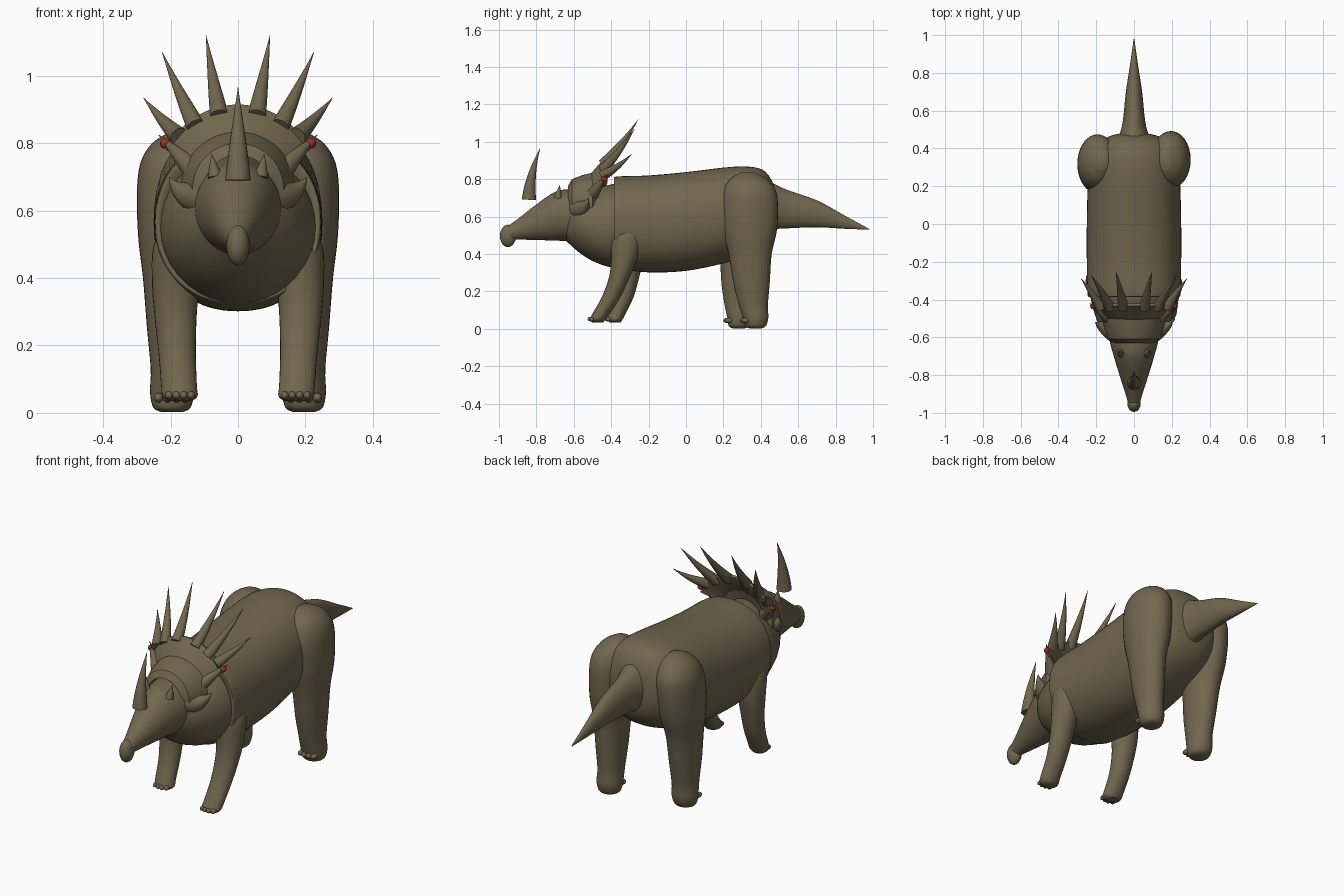
import bpy, bmesh, math
from mathutils import Vector

if "Cube" in bpy.data.objects:
    bpy.data.objects.remove(bpy.data.objects["Cube"])


def material(name, rgb):
    m = bpy.data.materials.new(name)
    m.use_nodes = True
    m.diffuse_color = (*rgb, 1)
    bsdf = m.node_tree.nodes["Principled BSDF"]
    bsdf.inputs["Base Color"].default_value = (*rgb, 1)
    bsdf.inputs["Roughness"].default_value = 0.8
    return m


HIDE = material("olive_brown_hide", (0.165, 0.135, 0.077))
RED = material("dark_red", (0.3, 0.03, 0.02))


def finish(name, bm, mat=HIDE, angle=50):
    bmesh.ops.recalc_face_normals(bm, faces=bm.faces)
    me = bpy.data.meshes.new(name)
    bm.to_mesh(me)
    bm.free()
    me.materials.append(mat)
    me.shade_smooth()
    me.set_sharp_from_angle(angle=math.radians(angle))
    ob = bpy.data.objects.new(name, me)
    bpy.context.collection.objects.link(ob)
    return ob


def skin(bm, rings):
    """Bridge rings of points and cap both ends."""
    loops = [[bm.verts.new(p) for p in r] for r in rings]
    n = len(loops[0])
    for a, b in zip(loops, loops[1:]):
        for i in range(n):
            j = (i + 1) % n
            bm.faces.new((a[i], a[j], b[j], b[i]))
    bm.faces.new(loops[0])
    bm.faces.new(loops[-1])


def smooth_path(keys, steps):
    """Catmull-Rom interpolation through key tuples."""
    ext = [keys[0]] + list(keys) + [keys[-1]]
    out = []
    for k in range(len(keys) - 1):
        p0, p1, p2, p3 = ext[k:k + 4]
        for s in range(steps):
            t = s / steps
            out.append([b + t * (c - a) / 2
                        + t * t * (2 * a - 5 * b + 4 * c - d) / 2
                        + t ** 3 * (3 * b - a - 3 * c + d) / 2
                        for a, b, c, d in zip(p0, p1, p2, p3)])
    return out + [keys[-1]]


def loft(name, keys, axis, power=2.0, seg=36, steps=4):
    """Keys are (x, y, z, half width, other half size); rings lie across axis."""
    rings = []
    for x, y, z, ra, rb in smooth_path(keys, steps):
        ring = []
        for i in range(seg):
            a = 2 * math.pi * i / seg
            c, s = math.cos(a), math.sin(a)
            u = max(ra, .002) * math.copysign(abs(c) ** (2 / power), c)
            v = max(rb, .002) * math.copysign(abs(s) ** (2 / power), s)
            ring.append((x + u, y, z + v) if axis == "y" else (x + u, y + v, z))
        rings.append(ring)
    bm = bmesh.new()
    skin(bm, rings)
    return finish(name, bm)


def spike(name, base, tip, r, bend=(0, 0, 0), seg=16, steps=8):
    """Curved cone from base to tip."""
    a, c = Vector(base), Vector(tip)
    b = (a + c) / 2 + Vector(bend)
    rings = []
    for k in range(steps + 1):
        t = k / steps
        p = a * (1 - t) ** 2 + b * 2 * t * (1 - t) + c * t * t
        q = ((b - a) * (1 - t) + (c - b) * t).to_track_quat("Z", "Y")
        rad = max(r * (1 - t ** 1.15), .0008)
        rings.append([p + q @ Vector((rad * math.cos(2 * math.pi * i / seg),
                                      rad * math.sin(2 * math.pi * i / seg), 0))
                      for i in range(seg)])
    bm = bmesh.new()
    skin(bm, rings)
    return finish(name, bm)


def ball(name, center, radii, mat=HIDE):
    bm = bmesh.new()
    bmesh.ops.create_uvsphere(bm, u_segments=20, v_segments=12, radius=1)
    bmesh.ops.scale(bm, vec=radii, verts=bm.verts)
    bmesh.ops.translate(bm, vec=center, verts=bm.verts)
    return finish(name, bm, mat)


def fan(name, start, end, profile, zc, seg=40):
    """Sweep a closed (radius, y) profile around the y direction."""
    rings = []
    for i in range(seg + 1):
        a = math.radians(start + (end - start) * i / seg)
        rings.append([(r * math.cos(a), y, zc + r * math.sin(a)) for r, y in profile])
    bm = bmesh.new()
    skin(bm, rings)
    return finish(name, bm, angle=35)


# Trunk: (y, top, bottom, half width)
trunk = [(-.36, .74, .38, .2), (-.385, .8, .335, .235), (-.36, .815, .32, .247),
         (-.2, .82, .302, .25), (0, .838, .31, .25), (.2, .862, .35, .245),
         (.32, .868, .39, .235), (.41, .85, .44, .2), (.46, .79, .5, .14),
         (.48, .72, .56, .07)]
loft("trunk", [(0, y, (t + b) / 2, w, (t - b) / 2) for y, t, b, w in trunk], "y", 2.2, 48)

# Chest, head and snout
loft("chest", [(0, -.3, .555, .235, .235), (0, -.4, .55, .228, .222),
               (0, -.5, .55, .2, .187), (0, -.58, .565, .16, .15),
               (0, -.65, .58, .1, .1)], "y")
loft("head", [(0, -.42, .63, .13, .14), (0, -.6, .61, .13, .14),
              (0, -.7, .602, .107, .13), (0, -.8, .57, .077, .095),
              (0, -.9, .532, .045, .055), (0, -.96, .51, .028, .035)], "y")
ball("snout_tip", (0, -.952, .497), (.035, .043, .06))

# Tail
loft("tail", [(0, .36, .66, .15, .16), (0, .46, .655, .085, .125),
              (0, .54, .64, .06, .103), (0, .7, .615, .043, .072),
              (0, .85, .57, .02, .035), (0, .98, .532, .002, .002)], "y")

# Neck shield: rounded collar and tilted frill
fan("collar", -22, 202, [(.1, -.63), (.135, -.61), (.158, -.55), (.17, -.5),
                         (.15, -.485), (.1, -.5)], .665)
fan("frill", 25, 155, [(.135, -.52), (.16, -.5), (.235, -.435), (.23, -.42),
                       (.2, -.43), (.135, -.48)], .68)

# Nose horn
spike("nose_horn", (0, -.84, .69), (0, -.78, .965), .038, (0, -.025, 0))

for side, s in (("left", 1), ("right", -1)):
    # Frill spikes
    for i, (bx, bz, tx, ty, tz) in enumerate([(.055, .88, .095, -.255, 1.12),
                                              (.125, .85, .225, -.275, 1.07),
                                              (.175, .82, .28, -.29, .935)]):
        spike(f"{side}_frill_spike_{i + 1}", (s * bx, -.445, bz), (s * tx, ty, tz),
              .028, (0, .012, -.01))
    # Side studs with red tips, brow horns, cheek flares
    spike(f"{side}_side_stud", (s * .13, -.5, .72), (s * .235, -.42, .825), .034)
    ball(f"{side}_red_tip", (s * .216, -.435, .8), (.016, .016, .016), RED)
    spike(f"{side}_brow_horn", (s * .068, -.685, .7), (s * .078, -.675, .768), .022)
    flare = spike(f"{side}_cheek_flare", (s * .1, -.57, .64), (s * .205, -.52, .7),
                  .06, (s * .02, 0, -.03))

    # Front leg; the right one is set further back
    step = 0 if s > 0 else .1
    front = [(.16, -.31, .56, .04, .05), (.175, -.315, .5, .075, .085),
             (.185, -.33, .38, .07, .07), (.185, -.355, .28, .062, .056),
             (.18, -.4, .17, .055, .05), (.175, -.455, .08, .053, .046),
             (.172, -.472, .05, .052, .042), (.172, -.472, .035, .035, .03)]
    loft(f"{side}_front_leg", [(s * x, y + step * (1 - z / .56), z, a, b)
                               for x, y, z, a, b in front], "z", seg=28)

    # Hind leg; the right one is set further forward
    swing = 0 if s > 0 else -.09
    hind = [(.17, .33, .835, .03, .04), (.18, .335, .8, .075, .1),
            (.19, .34, .74, .1, .14), (.195, .34, .65, .105, .152),
            (.198, .342, .52, .098, .143), (.2, .343, .4, .082, .115),
            (.198, .35, .25, .072, .098), (.196, .36, .13, .063, .078),
            (.196, .372, .06, .065, .068), (.196, .372, .015, .055, .055),
            (.196, .372, .002, .03, .03)]
    loft(f"{side}_hind_leg", [(s * x, y + swing * (1 - z / .835), z, a, b)
                              for x, y, z, a, b in hind], "z", seg=32)

    # Toes
    for i in range(4):
        off = (i - 1.5) * .022
        curve = abs(i - 1.5) * .007
        ball(f"{side}_front_toe_{i + 1}",
             (s * .172 + off, -.512 + step * .9 + curve, .052), (.012, .018, .012))
        ball(f"{side}_hind_toe_{i + 1}",
             (s * .196 + off * 1.2, .308 + swing + curve, .045), (.014, .022, .014))
